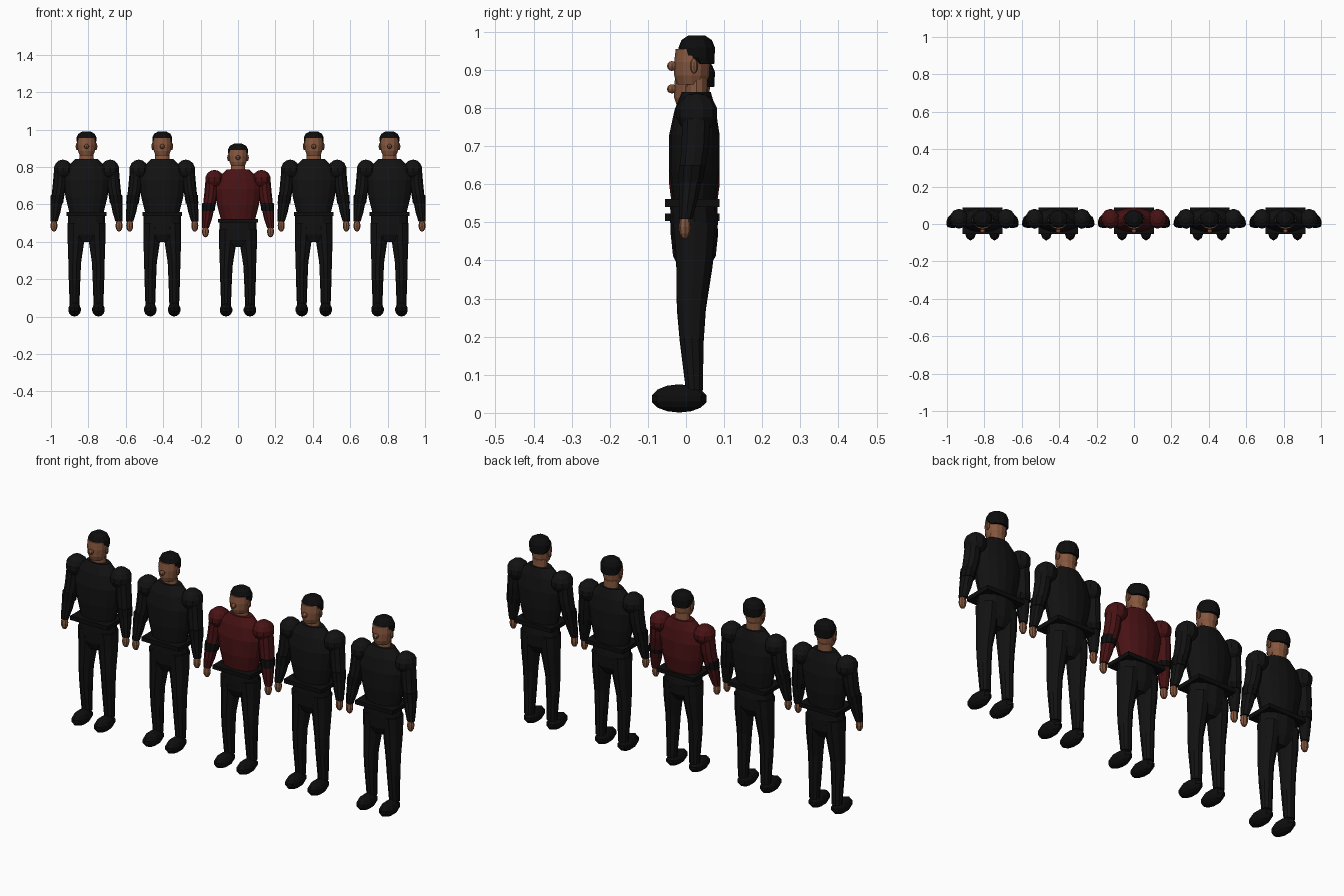
import bpy, bmesh
from math import cos, sin, pi
from mathutils import Matrix

cube = bpy.data.objects.get("Cube")
if cube:
    bpy.data.objects.remove(cube, do_unlink=True)


def material(name, r, g, b):
    m = bpy.data.materials.new(name)
    m.use_nodes = True
    m.diffuse_color = (r, g, b, 1)
    bsdf = m.node_tree.nodes["Principled BSDF"]
    bsdf.inputs["Base Color"].default_value = (r, g, b, 1)
    bsdf.inputs["Roughness"].default_value = 0.8
    return m


BLACK = material("black cloth", 0.006, 0.006, 0.0065)
DARK = material("black leather and hair", 0.004, 0.004, 0.004)
RED = material("dark red cloth", 0.065, 0.006, 0.007)
SKIN = material("brown skin", 0.24, 0.095, 0.048)


def finish(name, bm, mat, place):
    bmesh.ops.recalc_face_normals(bm, faces=bm.faces)
    bm.transform(place)
    mesh = bpy.data.meshes.new(name)
    bm.to_mesh(mesh)
    bm.free()
    mesh.materials.append(mat)
    ob = bpy.data.objects.new(name, mesh)
    bpy.context.collection.objects.link(ob)


def loft(name, rings, mat, place, sides=12):
    """Closed tube through horizontal rings of (x, y, z, half width, half depth)."""
    bm = bmesh.new()
    loops = [[bm.verts.new((x + rx * cos(2 * pi * i / sides),
                            y + ry * sin(2 * pi * i / sides), z))
              for i in range(sides)] for x, y, z, rx, ry in rings]
    for a, b in zip(loops, loops[1:]):
        for i in range(sides):
            j = (i + 1) % sides
            bm.faces.new((a[i], a[j], b[j], b[i]))
    bm.faces.new(loops[0])
    bm.faces.new(loops[-1])
    finish(name, bm, mat, place)


def ball(name, centre, radii, mat, place, u=10, v=7):
    bm = bmesh.new()
    bmesh.ops.create_uvsphere(bm, u_segments=u, v_segments=v, radius=1)
    bm.transform(Matrix.Translation(centre) @ Matrix.Diagonal((*radii, 1)))
    finish(name, bm, mat, place)


def box(name, centre, size, mat, place):
    bm = bmesh.new()
    bmesh.ops.create_cube(bm, size=1)
    bm.transform(Matrix.Translation(centre) @ Matrix.Diagonal((*size, 1)))
    finish(name, bm, mat, place)


def figure(x, height, shirt):
    place = Matrix.Translation((x, 0, 0)) @ Matrix.Diagonal((1, 1, height, 1))

    # Torso, belt and hips
    loft("torso", [(0, .022, .55, .09, .055), (0, .022, .64, .112, .066),
                   (0, .022, .73, .125, .066), (0, .024, .795, .108, .054),
                   (0, .027, .842, .06, .038)], shirt, place, 16)
    box("belt", (0, .017, .55), (.212, .143, .021), DARK, place)
    loft("hips", [(0, .02, .40, .05, .035), (0, .022, .44, .092, .056),
                  (0, .022, .50, .1, .062), (0, .02, .55, .1, .062)], BLACK, place)

    # Head
    loft("neck", [(0, .028, .82, .04, .03), (0, .028, .88, .037, .028)], SKIN, place)
    loft("head", [(0, .014, .862, .036, .038), (0, .015, .885, .045, .046),
                  (0, .016, .92, .05, .047), (0, .018, .955, .047, .045)], SKIN, place)
    ball("nose", (0, -.037, .91), (.013, .013, .013), SKIN, place, 8, 6)
    loft("hair", [(0, .04, .915, .045, .034), (0, .029, .932, .052, .046),
                  (0, .028, .958, .053, .048), (0, .028, .978, .043, .04),
                  (0, .028, .99, .022, .022)], DARK, place)

    for side, s in (("left", 1), ("right", -1)):
        ball(side + "_ear", (s * .05, .021, .91), (.008, .01, .02), SKIN, place, 8, 6)

        # Arm
        ball(side + "_shoulder", (s * .126, .028, .787), (.052, .055, .053), shirt, place)
        loft(side + "_upper_arm", [(s * .155, .016, .63, .033, .034),
                                   (s * .145, .024, .70, .036, .038),
                                   (s * .138, .027, .78, .036, .038)], shirt, place, 10)
        loft(side + "_elbow_band", [(s * .159, .012, .605, .034, .034),
                                    (s * .155, .016, .65, .036, .036)], DARK, place, 10)
        loft(side + "_forearm", [(s * .174, -.001, .508, .019, .018),
                                 (s * .166, .006, .56, .027, .026),
                                 (s * .159, .013, .62, .032, .032)], shirt, place, 10)
        ball(side + "_hand", (s * .174, -.003, .487), (.019, .016, .033), SKIN, place, 8, 6)

        # Leg and shoe
        loft(side + "_leg", [(s * .064, .022, .06, .026, .023),
                             (s * .064, .015, .20, .031, .033),
                             (s * .063, .014, .29, .034, .04),
                             (s * .056, .022, .41, .045, .05),
                             (s * .054, .022, .50, .047, .058)], BLACK, place, 10)
        ball(side + "_shoe", (s * .064, -.018, .038), (.036, .073, .037), DARK, place)


# Row of five figures, the shorter one in red in the middle
for i in range(-2, 3):
    middle = i == 0
    figure(i * .405, .934 if middle else 1, RED if middle else BLACK)
